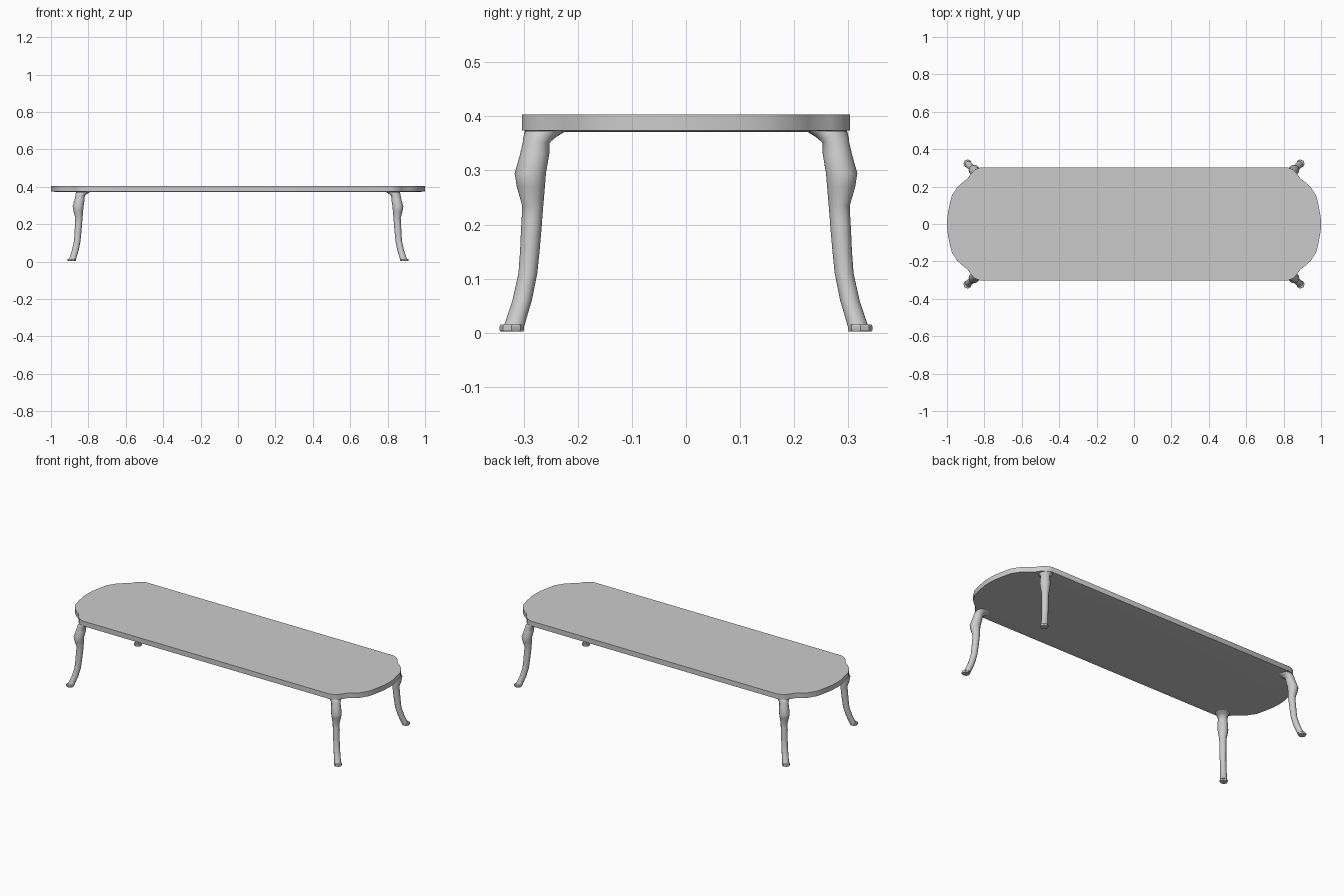
import bpy, bmesh, math

if "Cube" in bpy.data.objects:
    bpy.data.objects.remove(bpy.data.objects["Cube"])


def make_object(name, bm, angle):
    bmesh.ops.recalc_face_normals(bm, faces=bm.faces)
    mesh = bpy.data.meshes.new(name)
    bm.to_mesh(mesh)
    bm.free()
    ob = bpy.data.objects.new(name, mesh)
    bpy.context.collection.objects.link(ob)
    bpy.ops.object.select_all(action='DESELECT')
    ob.select_set(True)
    bpy.context.view_layer.objects.active = ob
    bpy.ops.object.shade_smooth_by_angle(angle=math.radians(angle))
    return ob


def loft(bm, rings):
    loops = [[bm.verts.new(p) for p in ring] for ring in rings]
    n = len(loops[0])
    for a, b in zip(loops, loops[1:]):
        for i in range(n):
            j = (i + 1) % n
            bm.faces.new((a[i], a[j], b[j], b[i]))
    bm.faces.new(loops[0][::-1])
    bm.faces.new(loops[-1])


# Tabletop: one quarter of the outline, mirrored around
corner = [(0.998, 0.04), (0.987, 0.10), (0.975, 0.15), (0.945, 0.197), (0.91, 0.228),
          (0.89, 0.242), (0.873, 0.267), (0.855, 0.287), (0.835, 0.297), (0.82, 0.303)]
right = [(x, -y) for x, y in corner[::-1]] + [(1.0, 0.0)] + corner
outline = right + [(-x, -y) for x, y in right]
bm = bmesh.new()
loft(bm, [[(x * s, y * s, z) for x, y in outline]
          for s, z in ((0.9, 0.371), (1.0, 0.374), (1.0, 0.404))])
make_object("tabletop", bm, 30)

# Cabriole legs: (height, inner y, outer y), swung along the diagonal
LEG = [(0.012, 0.299, 0.337), (0.03, 0.294, 0.331), (0.06, 0.285, 0.321),
       (0.11, 0.275, 0.310), (0.15, 0.271, 0.307), (0.195, 0.267, 0.305),
       (0.21, 0.266, 0.304), (0.235, 0.264, 0.303), (0.27, 0.261, 0.313),
       (0.295, 0.259, 0.317), (0.33, 0.253, 0.307), (0.352, 0.252, 0.302),
       (0.362, 0.24, 0.301), (0.373, 0.222, 0.298)]
FOOT = [(0.002, 0.301, 0.343), (0.005, 0.300, 0.345), (0.012, 0.300, 0.345),
        (0.015, 0.302, 0.343)]


def leg_rings(profile, sx, sy, sides):
    rings = []
    for z, inner, outer in profile:
        c, r = (inner + outer) / 2, (outer - inner) / 2
        rings.append([(sx * (c + 0.567 + r * math.cos(a)), sy * (c + r * math.sin(a)), z)
                      for a in (2 * math.pi * i / sides for i in range(sides))])
    return rings


for sx, side in ((-1, "left"), (1, "right")):
    for sy, end in ((-1, "front"), (1, "back")):
        bm = bmesh.new()
        loft(bm, leg_rings(LEG, sx, sy, 12))
        make_object(f"{end}_{side}_leg", bm, 50)
        bm = bmesh.new()
        loft(bm, leg_rings(FOOT, sx, sy, 8))
        make_object(f"{end}_{side}_foot", bm, 30)
